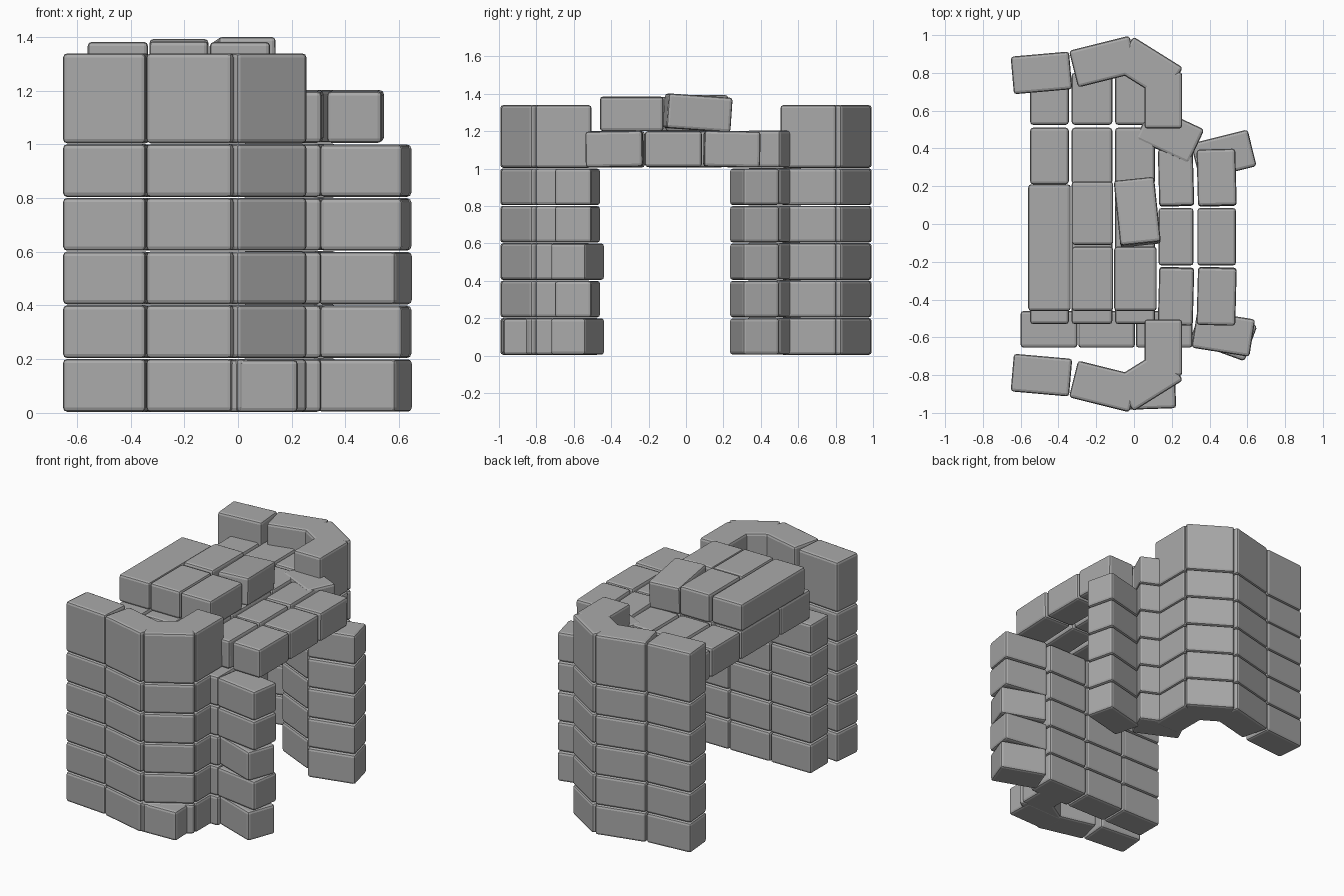
import bpy
from math import radians

cube = bpy.data.objects.get("Cube")
if cube:
    bpy.data.objects.remove(cube, do_unlink=True)

stone = bpy.data.materials.new("grey_stone")
stone.use_nodes = True
GREY = (0.4, 0.4, 0.4, 1)
stone.diffuse_color = GREY
stone.node_tree.nodes["Principled BSDF"].inputs["Base Color"].default_value = GREY


def block(name, center, size, turn=0, tilt=0):
    """A brick with softly chamfered edges."""
    bpy.ops.mesh.primitive_cube_add(size=1, location=center,
                                    rotation=(radians(tilt), 0, radians(turn)))
    ob = bpy.context.object
    ob.name = name
    ob.scale = size
    bpy.ops.object.transform_apply(location=False, rotation=False, scale=True)
    ob.data.materials.append(stone)
    bevel = ob.modifiers.new("chamfer", 'BEVEL')
    bevel.width = 0.016
    bevel.segments = 2
    return ob


def slab(name, x0, x1, y0, y1, z0, z1, turn=0, tilt=0):
    """A brick given by its extents."""
    return block(name, ((x0 + x1) / 2, (y0 + y1) / 2, (z0 + z1) / 2),
                 (x1 - x0, y1 - y0, z1 - z0), turn, tilt)


ROW = 0.2

# Curved walls, mirrored front and back: x, y, length, width, turn
curve = [(-0.49, 0.80, 0.31, 0.20, 5),
         (-0.16, 0.86, 0.33, 0.20, 14),
         (0.075, 0.825, 0.31, 0.20, -32),
         (0.155, 0.655, 0.20, 0.30, 0)]
for side, label in ((-1, "front"), (1, "back")):
    for row in range(6):
        height = 0.335 if row == 5 else 0.197
        z = row * ROW + 0.004 + height / 2
        for n, (x, y, length, width, turn) in enumerate(curve):
            block(f"{label}_wall_{n}_{row}", (x, side * y, z),
                  (length, width, height), side * turn)

# Straight inner wall at the front
for row in range(5):
    for n, x in enumerate((-0.6, -0.295, 0.01)):
        slab(f"inner_wall_{n}_{row}", x, x + 0.30, -0.655, -0.46,
             row * ROW + 0.004, (row + 1) * ROW)

# Wing ends of both walls
for row in range(5):
    z = (row + 0.5) * ROW + 0.002
    turn = -20 if row in (0, 2) else -9
    block(f"front_wing_{row}", (0.473, -0.58, z), (0.31, 0.2, 0.195), turn)
    block(f"back_wing_{row}", (0.475, 0.366, z), (0.31, 0.2, 0.195), 14)
for row in range(6):
    block(f"back_wing_joint_{row}", (0.19, 0.475, (row + 0.5) * ROW + 0.005),
          (0.31, 0.2, 0.197), -25)

# Loose brick at the foot of the front wall
block("foot_brick", (0.07, -0.885, 0.1), (0.3, 0.19, 0.195), 2)

# Lower roof layer
columns = [(-0.55, -0.345), (-0.33, -0.115), (-0.1, 0.11)]
for c, (x0, x1) in enumerate(columns):
    for n, (y0, y1) in enumerate(((-0.53, -0.22), (-0.21, 0.2),
                                  (0.21, 0.51), (0.525, 0.8))):
        slab(f"roof_low_{c}_{n}", x0, x1, y0, y1, 1.005, 1.2)
for c, (x0, x1) in enumerate(((0.13, 0.315), (0.335, 0.54))):
    for n, (y0, y1) in enumerate(((-0.535, -0.23), (-0.22, 0.085), (0.095, 0.395))):
        slab(f"roof_side_{c}_{n}", x0, x1, y0, y1, 1.008, 1.2, (n - 1) * 1.5, 1 - n)

# Upper roof layer
slab("roof_top_0", -0.56, -0.335, -0.46, 0.21, 1.2, 1.382)
slab("roof_top_1_front", -0.33, -0.11, -0.46, -0.12, 1.2, 1.385)
slab("roof_top_1_back", -0.33, -0.11, -0.11, 0.225, 1.2, 1.393)
slab("roof_top_2_front", -0.105, 0.12, -0.46, -0.12, 1.2, 1.382)
slab("roof_top_2_back", -0.09, 0.125, -0.11, 0.235, 1.205, 1.39, 6, -4)
